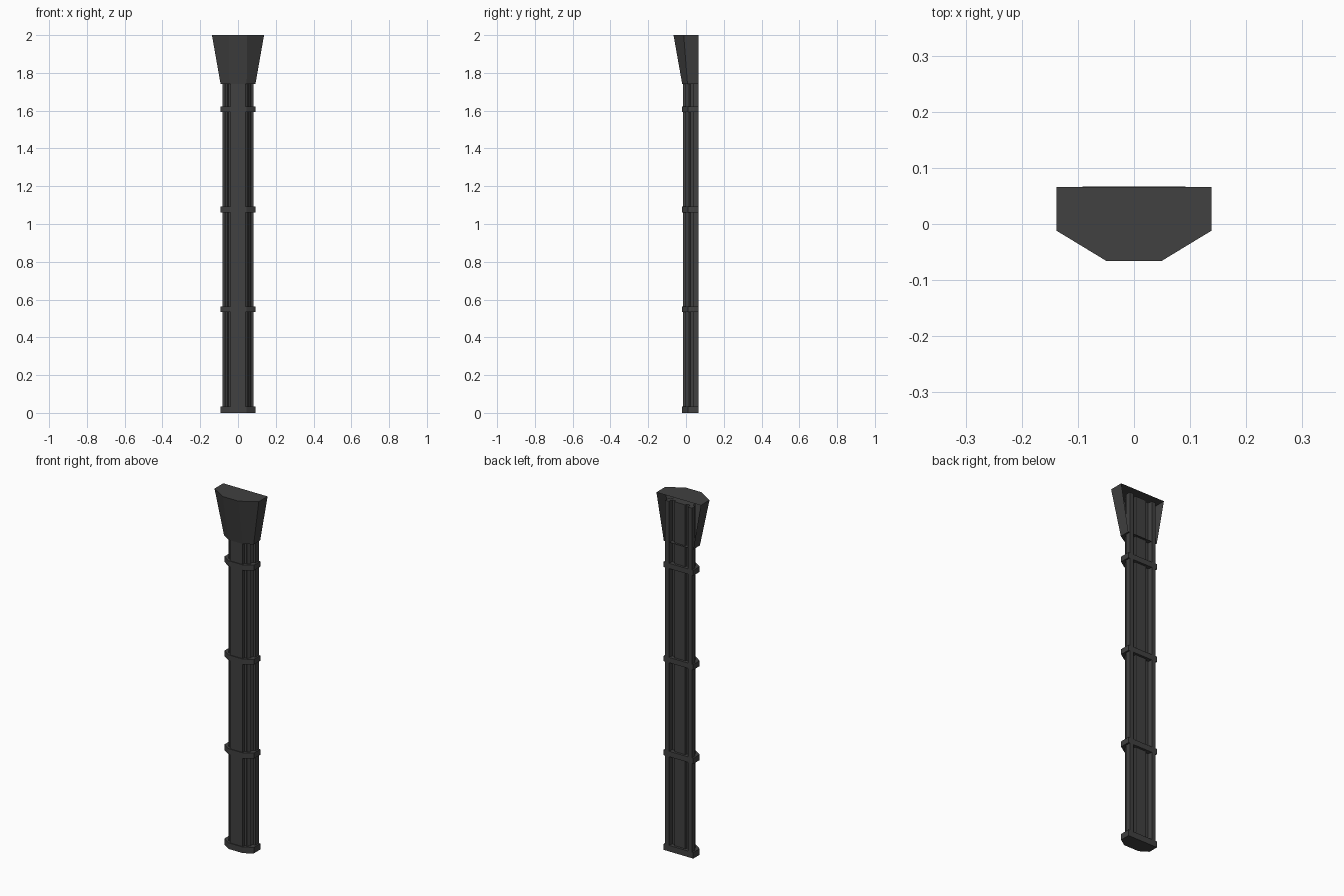
import bpy, bmesh

if "Cube" in bpy.data.objects:
    bpy.data.objects.remove(bpy.data.objects["Cube"])

mat = bpy.data.materials.new("dark grey")
mat.diffuse_color = (0.052, 0.052, 0.052, 1)
mat.use_nodes = True
mat.node_tree.nodes["Principled BSDF"].inputs["Base Color"].default_value = mat.diffuse_color


def mirrored(half):
    """Close a right-hand half outline (front to back) with its mirror image."""
    return half + [(-x, y) for x, y in reversed(half)]


def loft(name, low, high, z0, z1, open_back=False):
    """Skin two matching outlines from z0 to z1 and cap both ends."""
    bm = bmesh.new()
    a = [bm.verts.new((x, y, z0)) for x, y in low]
    b = [bm.verts.new((x, y, z1)) for x, y in high]
    n = len(a)
    bm.faces.new(a[::-1])
    bm.faces.new(b)
    for i in range(n):
        if open_back and i == n // 2 - 1:
            continue
        j = (i + 1) % n
        bm.faces.new((a[i], a[j], b[j], b[i]))
    me = bpy.data.meshes.new(name)
    bm.to_mesh(me)
    bm.free()
    me.materials.append(mat)
    ob = bpy.data.objects.new(name, me)
    bpy.context.collection.objects.link(ob)
    return ob


# Fluted shaft: front panel, corner ribs, side posts and a recessed back rib
shaft = mirrored([
    (0.040, -0.016), (0.041, -0.002), (0.050, 0.004), (0.056, -0.002),
    (0.070, 0.016), (0.064, 0.024), (0.070, 0.036), (0.083, 0.037),
    (0.083, 0.067), (0.060, 0.067), (0.056, 0.042), (0.036, 0.042),
    (0.033, 0.054)])
loft("shaft", shaft, shaft, 0.01, 1.97)

# Solid collars around the shaft, the lowest one being the foot
collar = mirrored([(0.046, -0.020), (0.092, 0.010), (0.092, 0.067)])
for i, (z0, z1) in enumerate([(0, 0.034), (0.533, 0.564),
                              (1.062, 1.092), (1.592, 1.622)]):
    loft("foot_collar" if i == 0 else f"collar_{i}", collar, collar, z0, z1)

# Flared head, open at the back
head_low = mirrored([(0.046, -0.020), (0.092, 0.008), (0.092, 0.066)])
head_top = mirrored([(0.049, -0.066), (0.138, -0.012), (0.138, 0.066)])
loft("flared_head", head_low, head_top, 1.74, 2.0, open_back=True)
